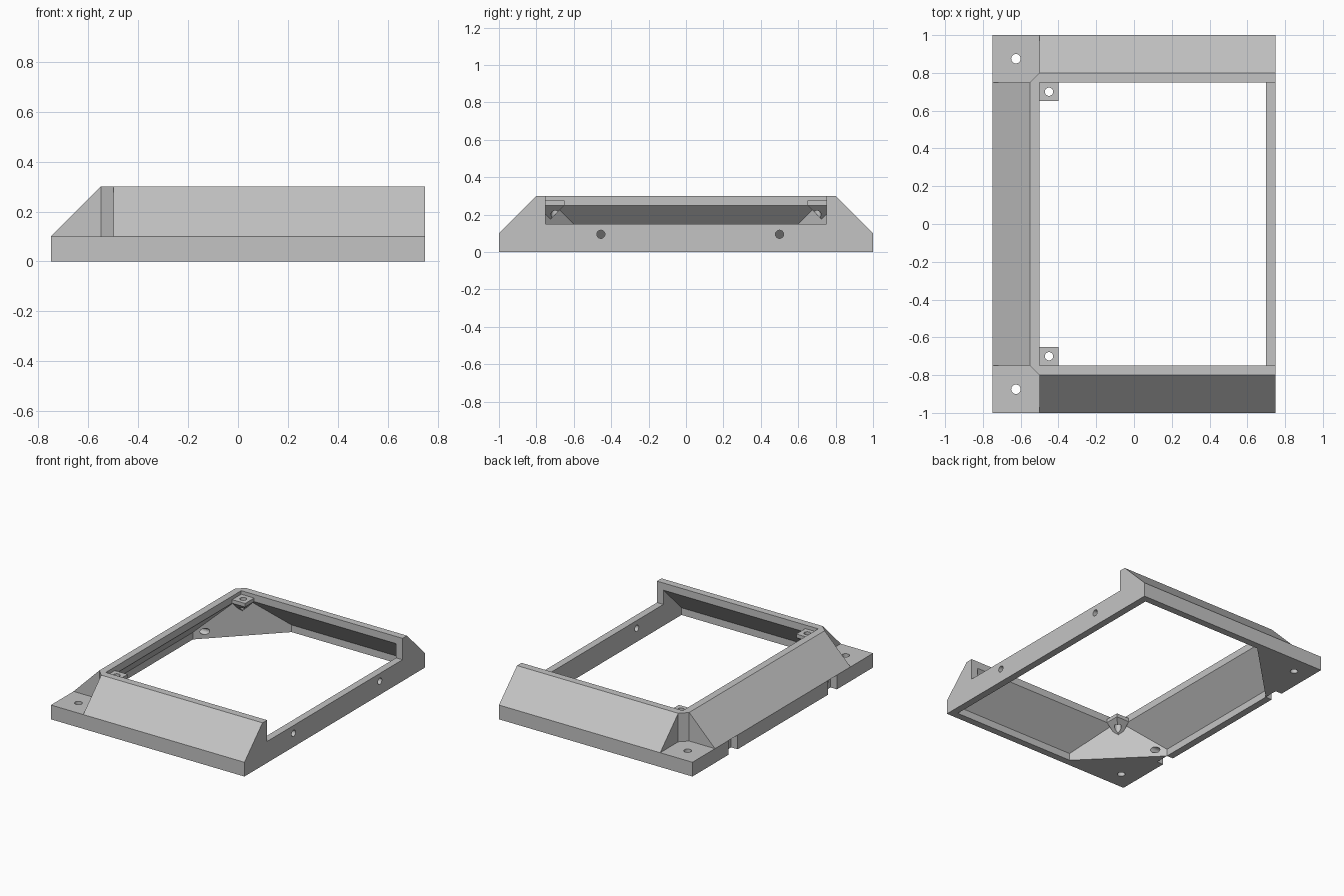
import bpy, bmesh
from itertools import product
from mathutils import Vector, Matrix

if "Cube" in bpy.data.objects:
    bpy.data.objects.remove(bpy.data.objects["Cube"])

grey = bpy.data.materials.new("plain_grey")
grey.use_nodes = True
grey.diffuse_color = (0.55, 0.55, 0.55, 1)
grey.node_tree.nodes["Principled BSDF"].inputs["Base Color"].default_value = grey.diffuse_color


def box(x, y, z):
    """Corner points of a box given its three ranges."""
    return list(product(x, y, z))


def make_object(name, bm):
    mesh = bpy.data.meshes.new(name)
    bmesh.ops.recalc_face_normals(bm, faces=bm.faces)
    bm.to_mesh(mesh)
    bm.free()
    mesh.materials.append(grey)
    ob = bpy.data.objects.new(name, mesh)
    bpy.context.collection.objects.link(ob)
    return ob


def hull(name, points):
    """Convex solid around the points, with flat faces merged."""
    bm = bmesh.new()
    for p in points:
        bm.verts.new(p)
    found = bmesh.ops.convex_hull(bm, input=bm.verts)
    loose = {g for g in found["geom_interior"] + found["geom_unused"]
             if isinstance(g, bmesh.types.BMVert)}
    bmesh.ops.delete(bm, geom=list(loose), context='VERTS')
    bmesh.ops.dissolve_limit(bm, angle_limit=0.01, verts=bm.verts, edges=bm.edges)
    return make_object(name, bm)


def drill(name, centre, radius, depth, axis='Z'):
    bm = bmesh.new()
    turn = Matrix.Rotation(1.5707963, 4, 'Y') if axis == 'X' else Matrix()
    bmesh.ops.create_cone(bm, cap_ends=True, segments=24, radius1=radius,
                          radius2=radius, depth=depth,
                          matrix=Matrix.Translation(centre) @ turn)
    return make_object(name, bm)


def cut(target, cutters):
    """Subtract every cutter, apply the result and remove the cutters."""
    for c in cutters:
        c.hide_render = True
        m = target.modifiers.new("cut", 'BOOLEAN')
        m.operation, m.solver, m.object = 'DIFFERENCE', 'EXACT', c
    bpy.context.view_layer.update()
    graph = bpy.context.evaluated_depsgraph_get()
    target_mesh = bpy.data.meshes.new_from_object(target.evaluated_get(graph))
    target.modifiers.clear()
    target.data = target_mesh
    for c in cutters:
        bpy.data.objects.remove(c)


# Outer body with three sloped sides and one upright end
frame = hull("bezel_frame", box((-.75, .75), (-1, 1), (0, .1))
             + box((-.55, .75), (-.8, .8), (.3,)))

# Hollow underside, its two far corners trimmed by diagonal walls
bm = bmesh.new()
hollow_points = box((-.7, .7), (-.95, .95), (-.1, .05)) + box((-.5, .7), (-.75, .75), (.25,))
for p in hollow_points:
    bm.verts.new(p)
bmesh.ops.convex_hull(bm, input=bm.verts)
for side in (-1, 1):
    bmesh.ops.bisect_plane(bm, geom=bm.verts[:] + bm.edges[:] + bm.faces[:],
                           plane_co=(-.2, side, 0), plane_no=(-1, side, 0), clear_outer=True)
trimmed = [v.co.copy() for v in bm.verts]
bm.free()

cutters = [hull("hollow", trimmed),
           hull("window", box((-.5, .7), (-.75, .75), (.249, .5))),
           hull("end_gap", box((.6, .9), (-.75, .75), (.15, .5)))]

# Corner landings, mounting holes and cable notches, mirrored front to back
for s in (-1, 1):
    outline = [(-.9, 1.2), (-.5, 1.2), (-.5, .8), (-.55, .75), (-.9, .75)]
    cutters += [
        hull("landing", [(x, s * y, z) for x, y in outline for z in (.1, .5)]),
        drill("mount_hole", (-.625, s * .875, .05), .025, .4),
        hull("notch", box((-.9, -.7), (s * .5, s * .6), (-.1, .1))),
        drill("cable_hole", (-.68, s * .555, .05), .022, .2, 'X'),
    ]
for y in (-.455, .5):
    cutters.append(drill("end_hole", (.725, y, .095), .022, .2, 'X'))
cut(frame, cutters)

# Screw tabs with tapering gussets in the inner corners
for s, name in ((-1, "front_screw_tab"), (1, "back_screw_tab")):
    tab = hull(name, box((-.5, -.4), (s * .65, s * .75), (.25, .275)) + [(-.5, s * .75, .15)])
    cut(tab, [drill("screw_hole", (-.45, s * .7, .2), .022, .4)])
